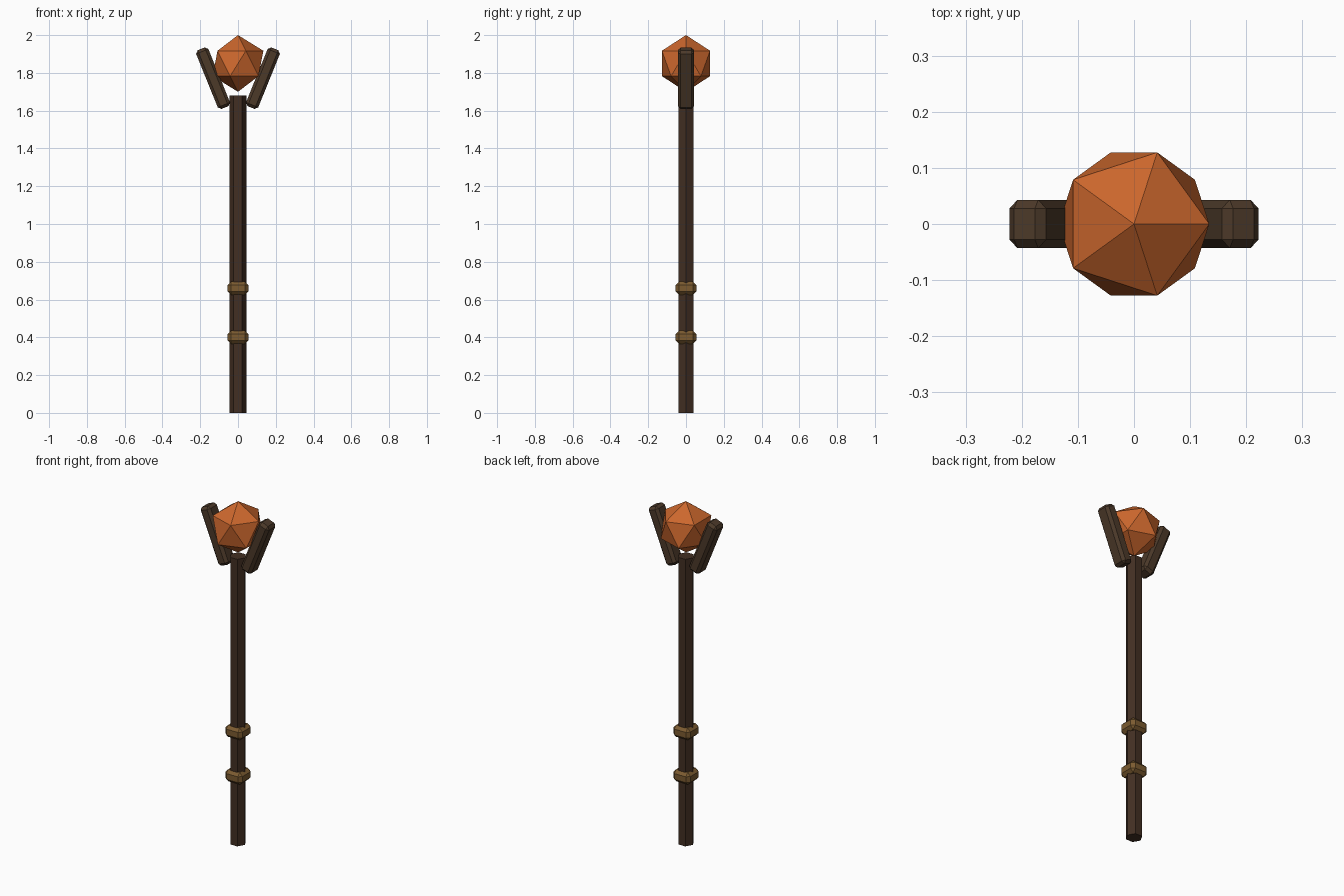
import bpy, bmesh, math
from mathutils import Matrix

if "Cube" in bpy.data.objects:
    bpy.data.objects.remove(bpy.data.objects["Cube"])


def material(name, rgb):
    m = bpy.data.materials.new(name)
    m.diffuse_color = (*rgb, 1)
    m.use_nodes = True
    m.node_tree.nodes["Principled BSDF"].inputs["Base Color"].default_value = m.diffuse_color
    return m


dark_wood = material("dark wood", (0.055, 0.028, 0.016))
prong_wood = material("prong wood", (0.072, 0.041, 0.022))
brass = material("dull brass", (0.2, 0.105, 0.03))
amber = material("amber", (0.6, 0.135, 0.026))


def finish(bm, name, mat):
    mesh = bpy.data.meshes.new(name)
    bm.to_mesh(mesh)
    bm.free()
    mesh.materials.append(mat)
    ob = bpy.data.objects.new(name, mesh)
    bpy.context.collection.objects.link(ob)
    return ob


def chamfered_box(name, size, loc, mat, chamfer, tilt=0):
    bm = bmesh.new()
    bmesh.ops.create_cube(bm, size=1, matrix=Matrix.Diagonal((*size, 1)))
    bmesh.ops.bevel(bm, geom=bm.edges[:], offset=chamfer, segments=1,
                    affect='EDGES', profile=0.5)
    ob = finish(bm, name, mat)
    ob.location = loc
    ob.rotation_euler.y = tilt
    return ob


# Hexagonal shaft with corners on the x axis
bm = bmesh.new()
bmesh.ops.create_cone(bm, cap_ends=True, segments=6, radius1=0.045,
                      radius2=0.045, depth=1.68,
                      matrix=Matrix.Translation((0, 0, 0.84))
                      @ Matrix.Rotation(math.radians(30), 4, 'Z'))
# make sure a corner points along +x whatever the start angle
if max(v.co.x for v in bm.verts) < 0.044:
    bmesh.ops.rotate(bm, verts=bm.verts[:],
                     matrix=Matrix.Rotation(math.radians(30), 3, 'Z'))
finish(bm, "shaft", dark_wood)

# Grip bands
for name, z in (("lower_band", 0.40), ("upper_band", 0.66)):
    chamfered_box(name, (0.11, 0.11, 0.07), (0, 0, z), brass, 0.018)

# Two prongs leaning outward
for name, s in (("left_prong", -1), ("right_prong", 1)):
    chamfered_box(name, (0.07, 0.086, 0.335), (s * 0.132, 0, 1.772),
                  prong_wood, 0.015, s * 0.385)

# Faceted gem
bm = bmesh.new()
bmesh.ops.create_icosphere(bm, subdivisions=1, radius=0.15,
                           matrix=Matrix.Translation((0, 0, 1.85)))
finish(bm, "gem", amber)
